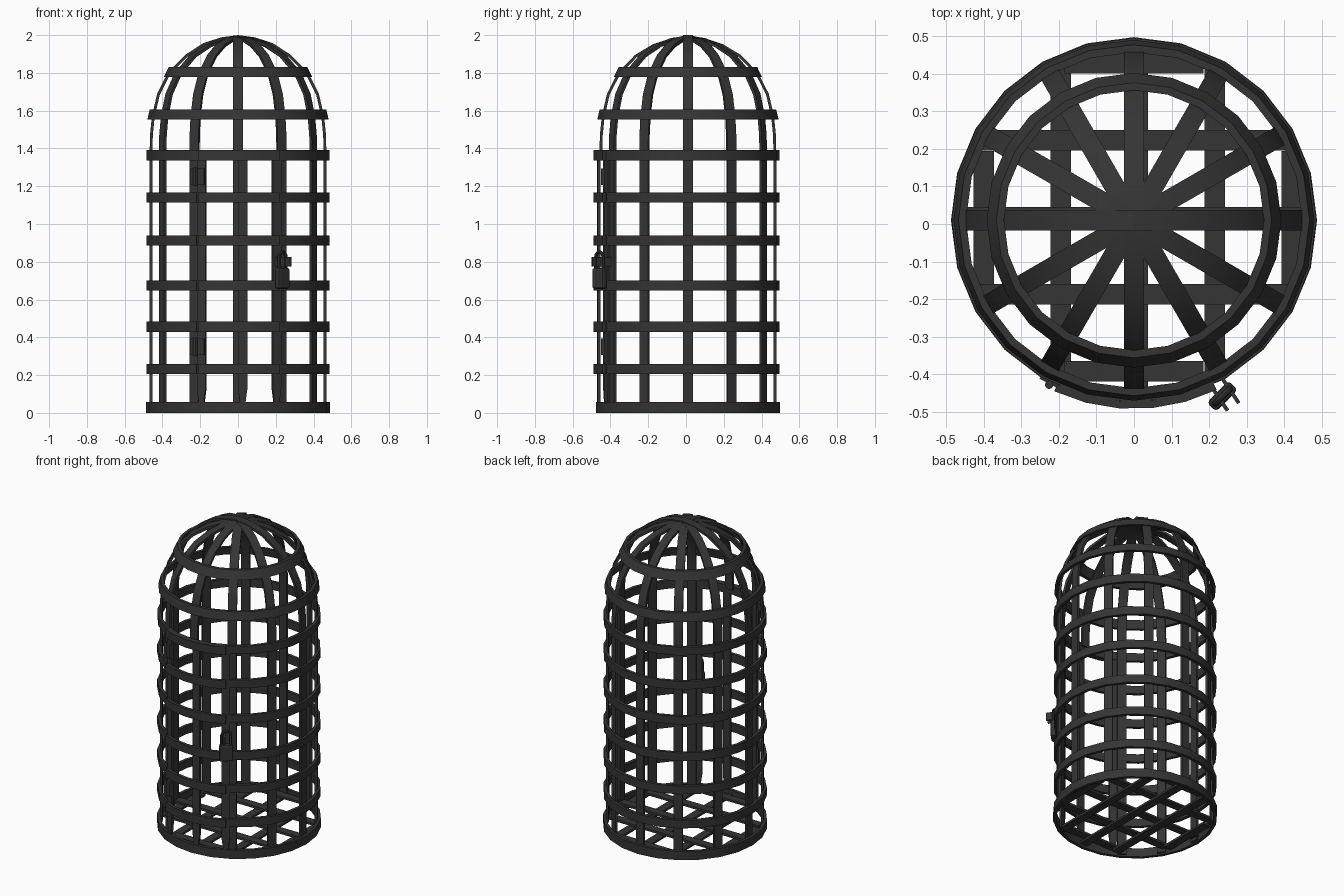
import bpy, bmesh
from math import sin, cos, pi, radians, sqrt
from mathutils import Vector

if "Cube" in bpy.data.objects:
    bpy.data.objects.remove(bpy.data.objects["Cube"])

CY = 0.01                       # cage axis in y
RINGS = [0.233, 0.456, 0.674, 0.912, 1.141, 1.364]


def loft(name, sections, closed=False):
    """Skin a list of equal-length cross-sections."""
    bm = bmesh.new()
    rows = [[bm.verts.new(p) for p in s] for s in sections]
    n = len(rows[0])
    for i in range(len(rows) - (0 if closed else 1)):
        a, b = rows[i], rows[(i + 1) % len(rows)]
        for j in range(n):
            bm.faces.new((a[j], a[(j + 1) % n], b[(j + 1) % n], b[j]))
    if not closed:
        bm.faces.new(rows[0])
        bm.faces.new(rows[-1])
    bmesh.ops.recalc_face_normals(bm, faces=bm.faces)
    me = bpy.data.meshes.new(name)
    bm.to_mesh(me)
    bm.free()
    ob = bpy.data.objects.new(name, me)
    bpy.context.collection.objects.link(ob)
    bpy.context.view_layer.objects.active = ob
    for o in bpy.context.selected_objects:
        o.select_set(False)
    ob.select_set(True)
    bpy.ops.object.shade_smooth_by_angle(angle=radians(35))
    return ob


def polar(r, a, z):
    return Vector((r * cos(a), CY + r * sin(a), z))


def hoop(name, z, r_low, r_top, h=0.053, t=0.02, a0=0, a1=360, n=24):
    """Flat band, full circle or arc."""
    full = a1 - a0 >= 360
    prof = [(r_low - t, z - h / 2), (r_low, z - h / 2), (r_top, z + h / 2), (r_top - t, z + h / 2)]
    secs = []
    for i in range(n if full else n + 1):
        a = radians(a0 + (a1 - a0) * i / n)
        secs.append([polar(r, a, zz) for r, zz in prof])
    return loft(name, secs, full)


def strip(name, path, ang, w=0.054, t=0.015):
    """Flat bar following (radius, z[, width factor]) points at one angle."""
    a = radians(ang)
    side = Vector((-sin(a), cos(a), 0))
    pts = [polar(p[0], a, p[1]) for p in path]
    secs = []
    for i, p in enumerate(pts):
        d = pts[min(i + 1, len(pts) - 1)] - pts[max(i - 1, 0)]
        nrm = side.cross(d).normalized()
        hw = side * w / 2 * (path[i][2] if len(path[i]) > 2 else 1)
        secs.append([p + hw, p - hw, p - hw - nrm * t, p + hw - nrm * t])
    return loft(name, secs)


def box(name, c, size, rz=0, bevel=0):
    bpy.ops.mesh.primitive_cube_add(size=1, location=c, rotation=(0, 0, radians(rz)))
    ob = bpy.context.object
    ob.name, ob.scale = name, size
    bpy.ops.object.transform_apply(location=False, rotation=False, scale=True)
    if bevel:
        m = ob.modifiers.new("bevel", 'BEVEL')
        m.width, m.segments = bevel, 2
    return ob


def rod(name, c, r, h):
    bpy.ops.mesh.primitive_cylinder_add(vertices=12, radius=r, depth=h, location=c)
    bpy.context.object.name = name
    bpy.ops.object.shade_smooth_by_angle()


# Cage hoops: base, top of wall, two in the dome
hoop("base_hoop", 0.0285, 0.487, 0.487, h=0.057)
hoop("wall_top_hoop", 1.364, 0.485, 0.485)
hoop("dome_lower_hoop", 1.58, 0.48, 0.467)
hoop("dome_upper_hoop", 1.806, 0.392, 0.366)
# Side hoops leave a gap at the door
for i, z in enumerate(RINGS[:-1]):
    hoop(f"wall_hoop_{i}", z, 0.485, 0.485, a0=-63, a1=243, n=20)

# Upright bars bending over into the dome
DOME = [(0.468, 1.37), (0.466, 1.47), (0.456, 1.57), (0.428, 1.69), (0.372, 1.8),
        (0.28, 1.895), (0.185, 1.953), (0.09, 1.984), (0, 1.996)]
for k in range(12):
    lift = 0.004 if k in (0, 6) else 0.001 * (k % 6) - 0.004
    path = [(r, z + (lift if z > 1.9 else 0)) for r, z in DOME]
    start = [] if k == 9 else [(0.468, 0.01)]
    strip(f"upright_bar_{k}", start + path, 30 * k)

# Door: curved cross bands and three bars with pointed feet
for i, z in enumerate(RINGS):
    hoop(f"door_band_{i}", z, 0.502, 0.502, a0=-115, a1=-64, n=5)
for i, ang in enumerate((-114, -87, -64.5)):
    strip(f"door_bar_{i}", [(0.48, 0.03, 0.45), (0.48, 0.13, 1), (0.48, 1.38, 1)], ang, w=0.05)

# Floor grid of flat bars
for i in range(5):
    o = (i - 2) * 0.205
    half = sqrt(0.468 ** 2 - (abs(o) + 0.02) ** 2)
    box(f"floor_bar_long_{i}", (o + 0.01, CY, 0.022), (0.054, 2 * half, 0.014))
    box(f"floor_bar_cross_{i}", (0, CY + o + 0.008, 0.036), (2 * half, 0.054, 0.014))

# Hinges
for i, z in enumerate((0.35, 1.25)):
    rod(f"hinge_pin_{i}", (-0.226, -0.428, z), 0.011, 0.1)
    box(f"hinge_leaf_{i}", (-0.213, -0.425, z), (0.08, 0.012, 0.085), -28)

# Hasp plates at the lock side
for i, off in enumerate((-0.018, 0.018)):
    d = Vector((0.56, -0.83, 0))
    s = Vector((0.83, 0.56, 0))
    box(f"hasp_plate_{i}", Vector((0.236, -0.445, 0.80)) + s * off, (0.1, 0.01, 0.05), -56)

# Padlock body and shackle
LOCK = Vector((0.235, -0.458, 0))
box("padlock_body", LOCK + Vector((0, 0, 0.712)), (0.082, 0.034, 0.11), 45, 0.01)
u = Vector((cos(pi / 4), sin(pi / 4), 0))
v = Vector((-u.y, u.x, 0))
arc = [(-0.027, 0.75, pi)] + [(0.027 * cos(a), 0.825 + 0.027 * sin(a), a)
                              for a in [pi - pi * i / 8 for i in range(9)]] + [(0.027, 0.75, 0)]
secs = []
for x, z, a in arc:
    rad = u * cos(a) + Vector((0, 0, sin(a)))
    secs.append([LOCK + u * x + Vector((0, 0, z)) + (rad * cos(b) + v * sin(b)) * 0.009
                 for b in [pi / 4 * j for j in range(8)]])
loft("padlock_shackle", secs)

# Dark iron
iron = bpy.data.materials.new("dark_iron")
iron.diffuse_color = (0.035, 0.035, 0.035, 1)
iron.use_nodes = True
iron.node_tree.nodes["Principled BSDF"].inputs["Base Color"].default_value = iron.diffuse_color
for ob in bpy.data.objects:
    ob.data.materials.append(iron)
